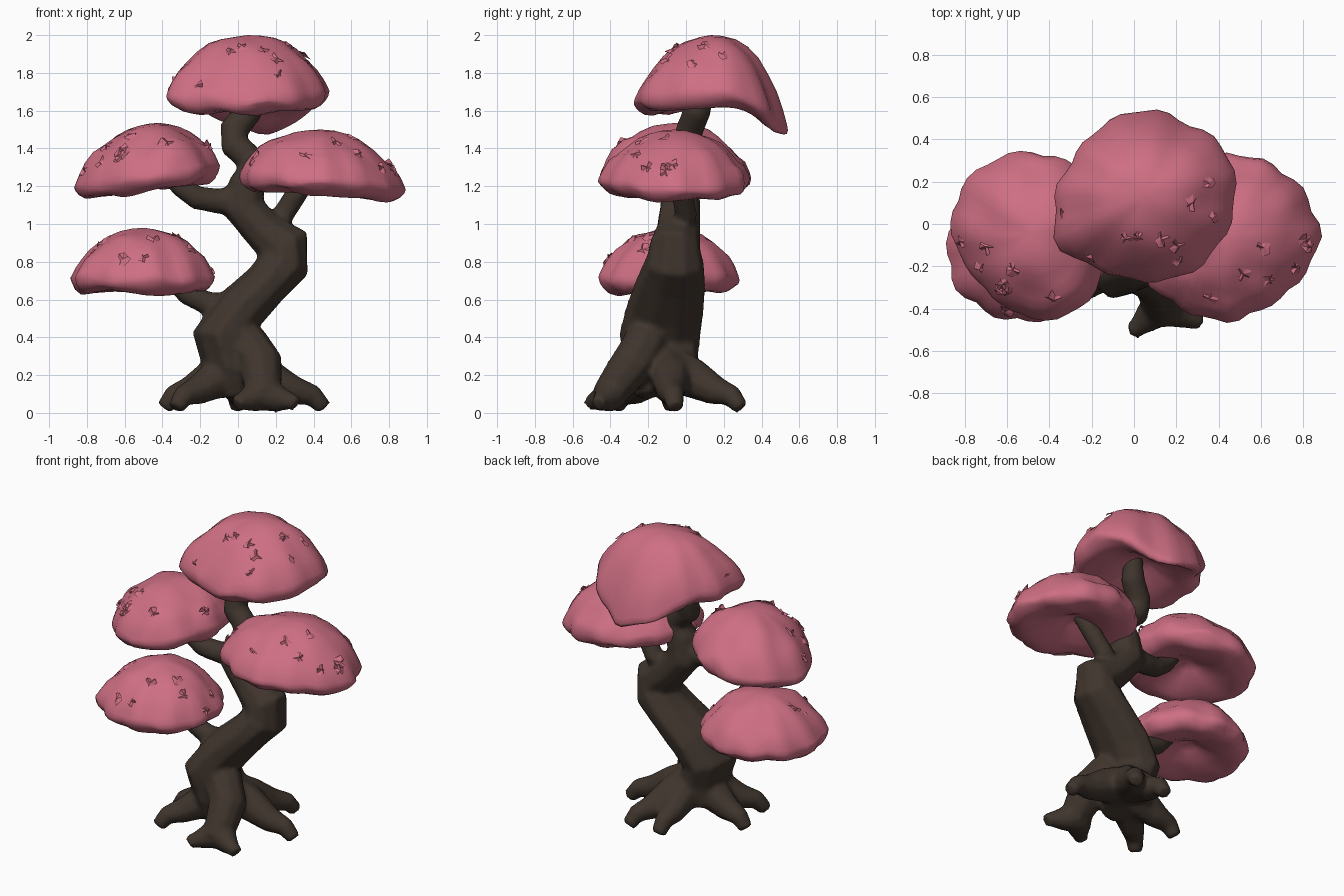
import bpy, bmesh, math, random
from mathutils import Vector, Matrix, noise

random.seed(4)
cube = bpy.data.objects.get("Cube")
if cube:
    bpy.data.objects.remove(cube, do_unlink=True)


def material(name, rgb):
    m = bpy.data.materials.new(name)
    m.use_nodes = True
    m.diffuse_color = (*rgb, 1)
    bsdf = m.node_tree.nodes["Principled BSDF"]
    bsdf.inputs["Base Color"].default_value = (*rgb, 1)
    bsdf.inputs["Roughness"].default_value = 0.9
    return m


BARK = material("dark brown bark", (0.05, 0.035, 0.026))
BLOSSOM = material("pink blossom", (0.62, 0.16, 0.23))


def finish(bm, name, mat):
    bmesh.ops.recalc_face_normals(bm, faces=bm.faces[:])
    mesh = bpy.data.meshes.new(name)
    bm.to_mesh(mesh)
    bm.free()
    mesh.materials.append(mat)
    ob = bpy.data.objects.new(name, mesh)
    bpy.context.collection.objects.link(ob)
    return ob


def tube(bm, path, sides=9):
    """Closed limb through (x, y, z, radius, depth radius) points."""
    pts = [Vector(p[:3]) for p in path]
    span = pts[-1] - pts[0]
    ref = Vector((0, 1, 0)) if abs(span.x) >= abs(span.y) or span.z > 1 else Vector((1, 0, 0))
    rings = []
    for i, p in enumerate(pts):
        t = (pts[min(i + 1, len(pts) - 1)] - pts[max(i - 1, 0)]).normalized()
        u = t.cross(ref).normalized()
        v = u.cross(t)
        r, d = path[i][3], path[i][-1]
        ring = []
        for k in range(sides):
            a = math.tau * k / sides
            ring.append(bm.verts.new(p + u * r * math.cos(a) + v * d * math.sin(a)))
        rings.append(ring)
    for a, b in zip(rings, rings[1:]):
        for k in range(sides):
            j = (k + 1) % sides
            bm.faces.new((a[k], a[j], b[j], b[k]))
    bm.faces.new(rings[0])
    bm.faces.new(rings[-1])


# Winding trunk
bm = bmesh.new()
tube(bm, [(-0.02, -0.1, 0.11, 0.14, 0.17), (-0.04, -0.13, 0.26, 0.15, 0.2),
          (-0.09, -0.14, 0.4, 0.155, 0.22), (0.01, -0.11, 0.54, 0.14, 0.21),
          (0.15, -0.08, 0.68, 0.125, 0.19), (0.25, -0.06, 0.79, 0.14, 0.16),
          (0.25, -0.06, 0.88, 0.145, 0.14), (0.13, -0.04, 0.97, 0.11, 0.12),
          (0.03, -0.03, 1.09, 0.115, 0.11), (0.05, -0.03, 1.22, 0.1, 0.1),
          (0.08, -0.02, 1.33, 0.085, 0.08), (-0.02, 0.0, 1.42, 0.08, 0.075),
          (-0.02, 0.02, 1.5, 0.08, 0.075), (0.06, 0.06, 1.6, 0.075, 0.075),
          (0.09, 0.1, 1.75, 0.055, 0.055)])
# Front strand that twists down into the front foot
tube(bm, [(-0.08, -0.18, 0.46, 0.12), (0.05, -0.22, 0.36, 0.12), (0.12, -0.28, 0.26, 0.12),
          (0.13, -0.36, 0.16, 0.105), (0.13, -0.44, 0.08, 0.075)])
# Branches
tube(bm, [(0.04, -0.03, 1.14, 0.08), (-0.1, -0.04, 1.12, 0.07), (-0.22, -0.06, 1.14, 0.065),
          (-0.31, -0.07, 1.2, 0.055), (-0.4, -0.07, 1.32, 0.045)])
tube(bm, [(0.15, -0.02, 0.95, 0.06), (0.24, 0.0, 1.05, 0.06), (0.31, -0.02, 1.16, 0.06),
          (0.4, -0.05, 1.28, 0.045)])
tube(bm, [(-0.02, -0.1, 0.55, 0.085), (-0.16, -0.1, 0.58, 0.065), (-0.27, -0.1, 0.63, 0.06),
          (-0.38, -0.1, 0.74, 0.045)])
# Spreading roots, each bending down to its foot
FEET = [(0.0, -0.5), (0.3, -0.46), (0.43, -0.06), (0.21, 0.27), (0.0, 0.27),
        (-0.37, -0.08), (-0.31, -0.36)]
BEND = [(0, 1, 0.12), (0.35, 0.68, 0.11), (0.7, 0.33, 0.078), (0.93, 0.2, 0.058)]
for x, y in FEET:
    front = y < -0.4
    cx, cy = (0.13, -0.39) if front else (0.0, -0.1)
    top = 0.1 if front else 0.25
    path = []
    for s, h, r in BEND:
        px, py = cx + (x - cx) * s, cy + (y - cy) * s
        wob = 0.1 * math.sin(s * 5 + x * 9) * s * (1 - s)
        path.append((px + wob * (y - cy), py - wob * (x - cx),
                     0.05 + (top - 0.05) * h, r * (0.75 if front else 1)))
    path.append((cx + (x - cx) * 1.06, cy + (y - cy) * 1.06, 0.045 if front else 0.025, 0.045))
    tube(bm, path)
trunk = finish(bm, "trunk_and_roots", BARK)
blend = trunk.modifiers.new("blend", "REMESH")
blend.mode = "VOXEL"
blend.voxel_size = 0.018
blend.use_smooth_shade = True
soft = trunk.modifiers.new("soften", "SMOOTH")
soft.factor = 0.5
soft.iterations = 3


def canopy(name, centre, outline, height, tilt, droop, drop, lobes, seed):
    """Lobed cloud of blossom: outline radii run anticlockwise from +x in even steps."""
    centre = Vector(centre)
    way = Vector((*droop, 0)).normalized()
    shift = Vector((seed * 7, seed * 5, 0))

    def radius(a):
        step = (a % math.tau) / math.tau * len(outline)
        i = int(step) % len(outline)
        f = step - int(step)
        f = f * f * (3 - 2 * f)
        return outline[i] * (1 - f) + outline[(i + 1) % len(outline)] * f

    def shape(p):
        rho = math.hypot(p.x, p.y)
        a = math.atan2(p.y, p.x)
        lobe = 0.96 + 0.06 * abs(math.sin(lobes * a / 2 + seed)) * rho ** 2
        q = p * radius(a) * lobe
        if p.z >= 0:
            q.z = height * p.z ** 1.35
            q.z += 0.05 * noise.noise(p * 2.8 - shift) * p.z * rho
        else:
            q.z = p.z * (0.19 * rho - 0.03)
        # Uneven rim, tilt and droop
        q.z += 0.03 * noise.noise(p * 2.2 + shift * 2) * rho
        lean = p.dot(way)
        q.z -= drop * max(0, lean) ** 3 + tilt * lean
        return centre + q

    bm = bmesh.new()
    bmesh.ops.create_uvsphere(bm, u_segments=44, v_segments=18, radius=1)
    for v in bm.verts:
        v.co = shape(v.co.copy())
    for f in bm.faces:
        f.smooth = True
    # Small ragged blossom tufts, mostly towards the front
    for _ in range(10):
        a = random.uniform(math.pi, math.pi * 2.1)
        h = random.uniform(0.3, 0.9)
        w = math.sqrt(1 - h * h)
        d = Vector((w * math.cos(a), w * math.sin(a), h))
        turn = d.to_track_quat("Z", "Y").to_matrix().to_4x4()
        place = Matrix.Translation(shape(d)) @ turn @ Matrix.Rotation(random.random() * 6, 4, "Z")
        mid = bm.verts.new(place @ Vector((0, 0, 0.01)))
        ring = []
        for k in range(9):
            r = random.uniform(0.025, 0.045)
            t = math.tau * k / 9
            ring.append(bm.verts.new(place @ Vector((r * math.cos(t), r * math.sin(t),
                                                     random.uniform(-0.025, 0.015)))))
        for k in range(9):
            bm.faces.new((mid, ring[k], ring[(k + 1) % 9]))
    return finish(bm, name, BLOSSOM)


canopy("top_canopy", (0.05, 0.13, 1.69),
       (0.43, 0.44, 0.4, 0.41, 0.39, 0.38, 0.42, 0.47, 0.4, 0.4, 0.42, 0.42),
       0.31, -0.04, (0.15, 1), 0.24, 11, 0.4)
canopy("left_canopy", (0.44, -0.06, 1.23),
       (0.44, 0.42, 0.4, 0.39, 0.39, 0.4, 0.43, 0.43, 0.4, 0.4, 0.38, 0.4),
       0.27, 0.025, (1, 0), 0.03, 12, 1.3)
canopy("right_canopy", (-0.48, -0.05, 1.25),
       (0.38, 0.38, 0.38, 0.39, 0.4, 0.4, 0.38, 0.34, 0.35, 0.4, 0.42, 0.38),
       0.28, 0.05, (-1, 0), 0.0, 10, 2.2)
canopy("lower_right_canopy", (-0.5, -0.09, 0.71),
       (0.38, 0.38, 0.37, 0.37, 0.36, 0.37, 0.38, 0.4, 0.38, 0.37, 0.37, 0.38),
       0.27, 0.0, (-1, 0.3), 0.0, 11, 3.1)
